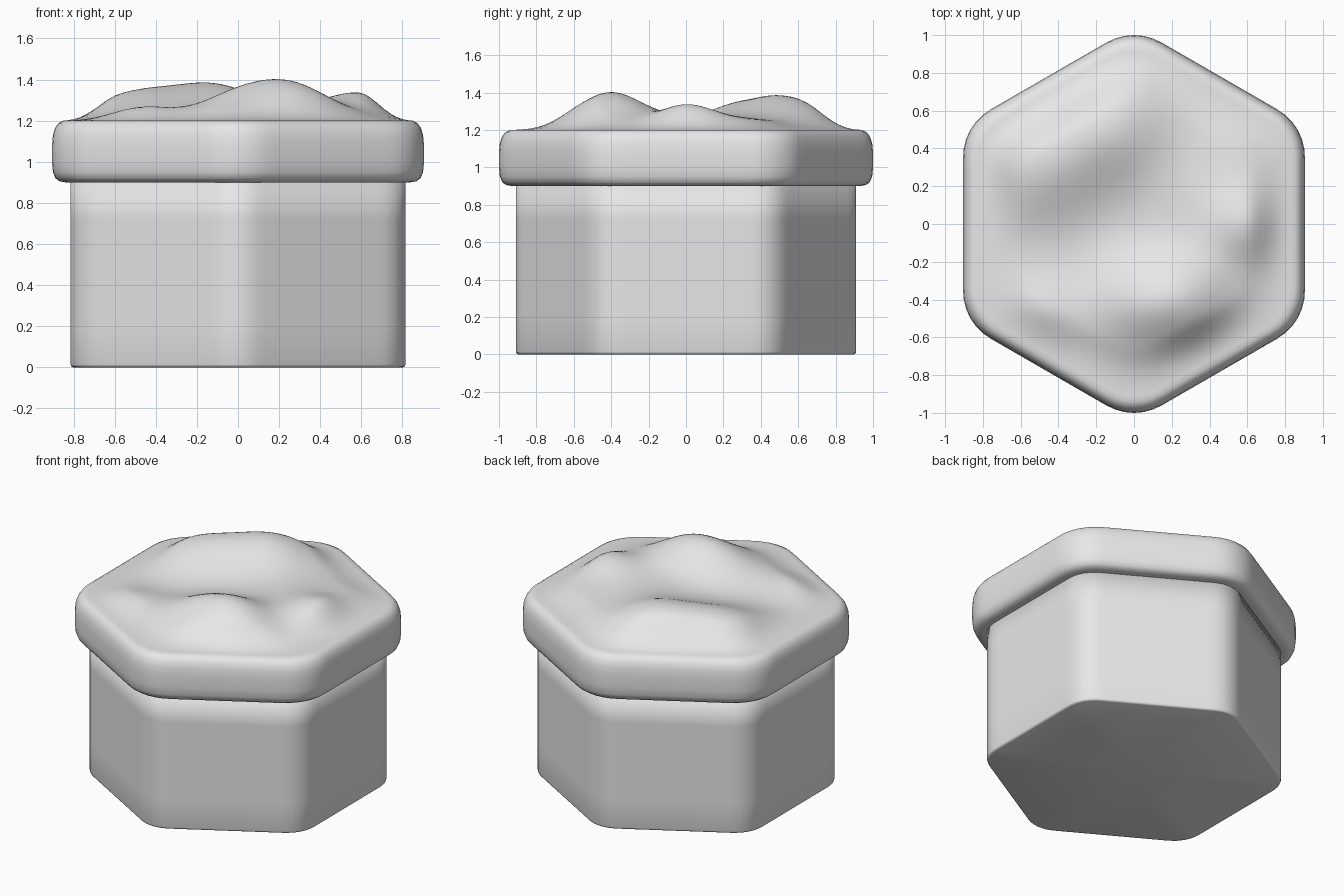
import bpy, bmesh, math

old = bpy.data.objects.get("Cube")
if old:
    bpy.data.objects.remove(old, do_unlink=True)

SEGMENTS = 120

stone = bpy.data.materials.new("light_grey_stone")
stone.use_nodes = True
GREY = (0.8, 0.8, 0.8, 1)
stone.diffuse_color = GREY
stone.node_tree.nodes["Principled BSDF"].inputs["Base Color"].default_value = GREY
stone.node_tree.nodes["Principled BSDF"].inputs["Roughness"].default_value = 0.8


def hex_radius(angle, apothem, corner):
    """Distance to a hexagon outline with rounded corners."""
    sixth = math.pi / 6
    phi = abs((angle + sixth) % (2 * sixth) - sixth)
    flat = (apothem - corner) * math.tan(sixth)
    if apothem * math.tan(phi) <= flat:
        return apothem / math.cos(phi)
    centre = (apothem - corner) / math.cos(sixth)
    psi = sixth - phi
    return centre * math.cos(psi) + math.sqrt(corner ** 2 - (centre * math.sin(psi)) ** 2)


# Mounds on the top: x, y, height, spread
MOUNDS = [
    (-0.12, 0.52, 0.155, 0.22), (-0.50, 0.30, 0.115, 0.21),
    (0.00, -0.42, 0.11, 0.18), (0.28, -0.40, 0.14, 0.18),
    (0.60, 0.00, 0.105, 0.15), (-0.48, -0.48, 0.055, 0.15),
    (0.25, 0.10, 0.05, 0.22), (0.55, 0.38, 0.03, 0.18),
]


def ground(x, y, scale):
    edge = min(1, max(0, (0.95 - scale) / 0.3))
    edge = edge * edge * (3 - 2 * edge)
    bumps = sum(h * math.exp(-((x - mx) ** 2 + (y - my) ** 2) / (2 * s * s))
                for mx, my, h, s in MOUNDS)
    return 1.2 + edge * (0.012 + bumps)


def loft(name, apothem, corner, rings, top=None):
    """Join hexagonal rings of (scale, z); z of None follows the top function."""
    bm = bmesh.new()
    loops = []
    for scale, z in rings:
        loop = []
        for i in range(SEGMENTS):
            a = math.tau * i / SEGMENTS
            r = scale * hex_radius(a, apothem, corner)
            x, y = r * math.cos(a), r * math.sin(a)
            loop.append(bm.verts.new((x, y, top(x, y, scale) if z is None else z)))
        loops.append(loop)
    for low, high in zip(loops, loops[1:]):
        for i in range(SEGMENTS):
            j = (i + 1) % SEGMENTS
            bm.faces.new((low[i], low[j], high[j], high[i]))
    # Close both ends with fans
    for loop, z, flip in ((loops[0], rings[0][1], True),
                          (loops[-1], top(0, 0, 0) if top else rings[-1][1], False)):
        hub = bm.verts.new((0, 0, z))
        for i in range(SEGMENTS):
            a, b = loop[i], loop[(i + 1) % SEGMENTS]
            bm.faces.new((b, a, hub) if flip else (a, b, hub))
    for face in bm.faces:
        face.smooth = True
    mesh = bpy.data.meshes.new(name)
    bm.to_mesh(mesh)
    bm.free()
    mesh.materials.append(stone)
    obj = bpy.data.objects.new(name, mesh)
    bpy.context.collection.objects.link(obj)
    return obj


# Lower column with softly eased ends
loft("column", 0.815, 0.2,
     [(0.985, 0), (0.996, 0.004), (1, 0.014), (1, 0.2), (1, 0.72), (1, 0.9), (0.8, 0.93)])

# Overhanging cap: rounded rim, then uneven ground
rim = [(0.8, 0.9), (0.93, 0.9), (0.96, 0.905), (0.982, 0.92), (0.995, 0.95), (1, 1.0),
       (1, 1.08), (0.995, 1.13), (0.983, 1.165), (0.965, 1.188)]
surface = [(0.94 * (1 - i / 32), None) for i in range(32)]
loft("cap", 0.905, 0.29, rim + surface, ground)
